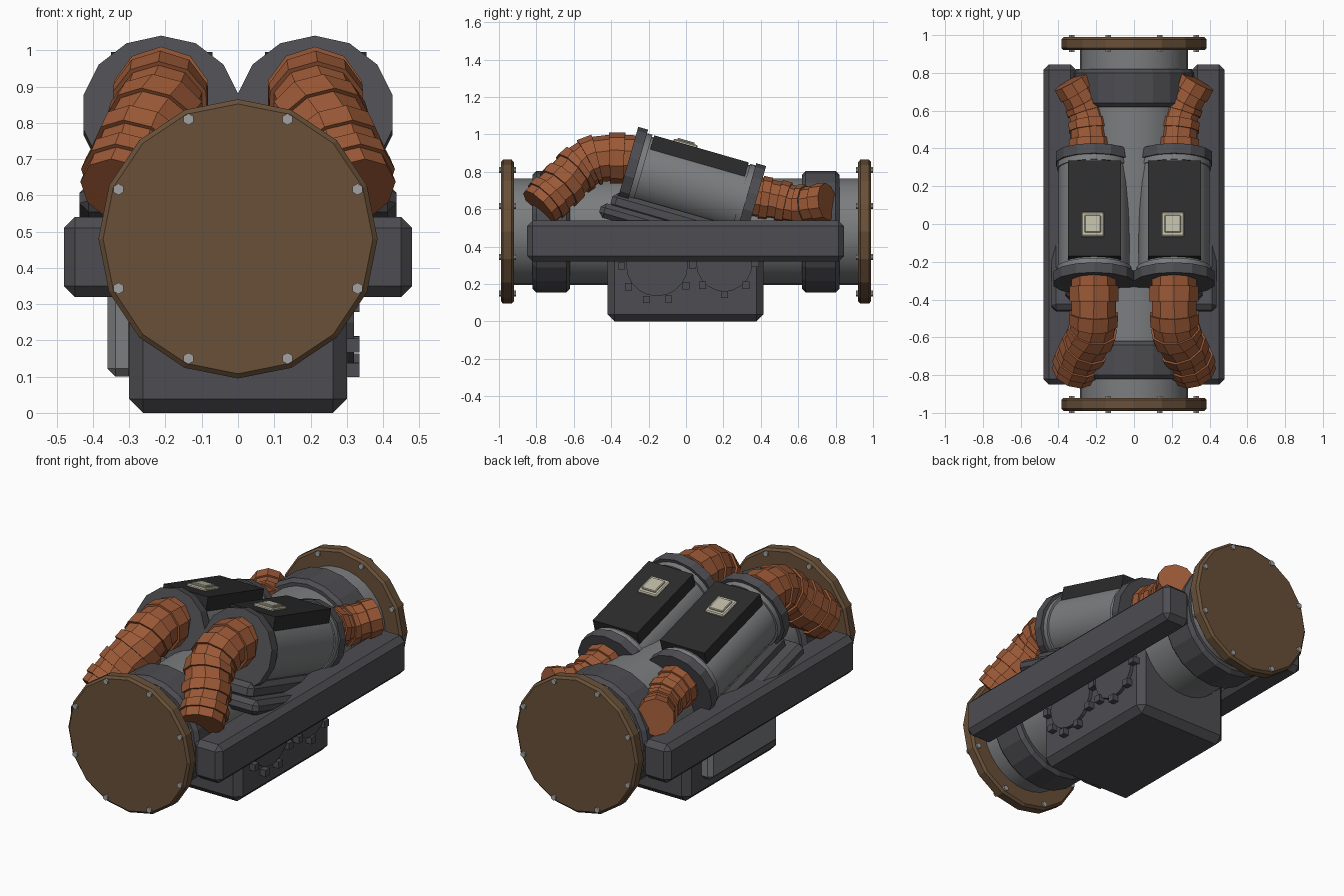
import bpy, bmesh, math
from mathutils import Matrix, Vector

if "Cube" in bpy.data.objects:
    bpy.data.objects.remove(bpy.data.objects["Cube"])


def material(name, rgb):
    m = bpy.data.materials.new(name)
    m.diffuse_color = (*rgb, 1)
    m.use_nodes = True
    m.node_tree.nodes["Principled BSDF"].inputs["Base Color"].default_value = m.diffuse_color
    return m


DARK = material("dark_steel", (0.075, 0.075, 0.084))
GREY = material("grey_metal", (0.2, 0.205, 0.21))
ORANGE = material("orange_hose", (0.33, 0.1, 0.038))
BROWN = material("brown_flange", (0.14, 0.08, 0.04))
BLACK = material("black_plate", (0.025, 0.025, 0.025))
BEIGE = material("beige_button", (0.5, 0.48, 0.37))
BOLT = material("light_bolt", (0.36, 0.36, 0.36))


def finish(name, bm, mat, smooth=False):
    bmesh.ops.recalc_face_normals(bm, faces=bm.faces)
    me = bpy.data.meshes.new(name)
    bm.to_mesh(me)
    bm.free()
    me.materials.append(mat)
    ob = bpy.data.objects.new(name, me)
    bpy.context.collection.objects.link(ob)
    if smooth:
        bpy.ops.object.select_all(action='DESELECT')
        ob.select_set(True)
        bpy.context.view_layer.objects.active = ob
        bpy.ops.object.shade_smooth_by_angle(angle=math.radians(35))
    return ob


def skin(name, rings, mat, smooth=False):
    """Join rings of points into a capped tube."""
    bm = bmesh.new()
    loops = [[bm.verts.new(p) for p in ring] for ring in rings]
    n = len(loops[0])
    for a, b in zip(loops, loops[1:]):
        for i in range(n):
            j = (i + 1) % n
            bm.faces.new((a[i], a[j], b[j], b[i]))
    bm.faces.new(loops[0])
    bm.faces.new(loops[-1])
    return finish(name, bm, mat, smooth)


def lathe(name, profile, sides, mat, frame=Matrix(), smooth=False):
    """Turn (distance, radius) pairs round the frame's y axis."""
    angles = [2 * math.pi * i / sides for i in range(sides)]
    rings = [[frame @ Vector((r * math.sin(a), t, r * math.cos(a))) for a in angles]
             for t, r in profile]
    return skin(name, rings, mat, smooth)


def box(name, lo, hi, mat, bevel=0.0, frame=Matrix()):
    lo, hi = Vector(lo), Vector(hi)
    bm = bmesh.new()
    bmesh.ops.create_cube(bm, size=1)
    for v in bm.verts:
        v.co = Vector([c * s + m for c, s, m in zip(v.co, hi - lo, (lo + hi) / 2)])
    if bevel:
        bmesh.ops.bevel(bm, geom=bm.edges[:], offset=bevel, segments=1, affect='EDGES')
    bm.transform(frame)
    return finish(name, bm, mat)


def hose(name, points, radii, segments, sides=10):
    """Ribbed hose through the points, alternating wide and narrow sleeves."""
    pts = [Vector(p) for p in points]
    pts = [2 * pts[0] - pts[1]] + pts + [2 * pts[-1] - pts[-2]]
    spans = len(pts) - 3

    def at(u):
        k = min(int(u * spans), spans - 1)
        t = u * spans - k
        a, b, c, d = pts[k:k + 4]
        return 0.5 * (2 * b + (c - a) * t + (2 * a - 5 * b + 4 * c - d) * t * t
                      + (3 * b - a - 3 * c + d) * t ** 3)

    rings = []
    for s in range(segments):
        for u in (s / segments, (s + 1) / segments):
            tan = (at(min(u + 0.02, 1)) - at(max(u - 0.02, 0))).normalized()
            side = tan.cross(Vector((0, 0, 1))).normalized()
            up = side.cross(tan)
            r = (radii[0] + (radii[1] - radii[0]) * u) * (1.0 if s % 2 else 0.91)
            rings.append([at(u) + r * (math.sin(a) * side + math.cos(a) * up)
                          for a in [2 * math.pi * i / sides for i in range(sides)]])
    return skin(name, rings, ORANGE)


# Main pipe with end flanges, bolts and clamp bands
CZ = 0.48
axis = Matrix.Translation((0, 0, CZ))
lathe("main_pipe", [(-0.95, 0.285), (0.95, 0.285)], 32, GREY, axis, True)
for s, end in ((-1, "front"), (1, "back")):
    lathe(end + "_flange", [(s * 0.92, 0.372), (s * 0.932, 0.385), (s * 0.978, 0.385),
                            (s * 0.99, 0.372)], 16, BROWN, axis)
    lathe(end + "_band", [(s * 0.62, 0.285), (s * 0.62, 0.305), (s * 0.64, 0.325),
                          (s * 0.80, 0.325), (s * 0.82, 0.305), (s * 0.82, 0.285)],
          20, DARK, axis)
    for i in range(8):
        a = math.radians(22.5 + 45 * i)
        spot = Matrix.Translation((0.357 * math.sin(a), 0, CZ + 0.357 * math.cos(a)))
        lathe(end + "_flange_bolt", [(s * 0.91, 0.016), (s * 1.0, 0.016)], 6, BOLT, spot)

# Base housing, side rails and left access panel
box("base_housing", (-0.3, -0.42, 0), (0.3, 0.415, 0.48), DARK, 0.038)
for s, side in ((-1, "left"), (1, "right")):
    x = sorted((s * 0.305, s * 0.48))
    box(side + "_rail", (x[0], -0.85, 0.32), (x[1], 0.845, 0.54), DARK, 0.03)
box("access_panel", (-0.36, -0.32, 0.1), (-0.28, 0.29, 0.42), GREY, 0.022)

# Round covers with square lugs on the right of the housing
for cy, cz, r, ring, count, start in ((-0.155, 0.3, 0.165, 0.19, 10, 1),
                                      (0.205, 0.31, 0.15, 0.165, 8, 270)):
    spin = Matrix.Translation((0.28, cy, cz)) @ Matrix.Rotation(-math.pi / 2, 4, 'Z')
    lathe("round_cover", [(0, r), (0.04, r)], 20, DARK, spin)
    for i in range(count):
        a = math.radians(start + 360 * i / count)
        y, z = cy + ring * math.cos(a), cz + ring * math.sin(a)
        if z < 0.44:
            box("cover_lug", (0.28, y - 0.019, z - 0.019), (0.335, y + 0.019, z + 0.019), DARK)

# Twin tilted motors, each with a lid, button, mounting bar and two hoses
for s, side in ((-1, "left"), (1, "right")):
    tilt = Matrix.Translation((s * 0.212, -0.316, 0.829)) @ \
        Matrix.Rotation(math.radians(-16), 4, 'X')
    lathe(side + "_motor_body", [(0.03, 0.2), (0.085, 0.2), (0.085, 0.188), (0.63, 0.188),
                                 (0.63, 0.195), (0.68, 0.195)], 28, GREY, tilt, True)
    lathe(side + "_motor_front_ring", [(0, 0.22), (0.055, 0.22)], 14, DARK, tilt)
    lathe(side + "_motor_back_ring", [(0.66, 0.207), (0.715, 0.207)], 14, DARK, tilt)
    box(side + "_motor_lid", (-0.138, 0.095, 0.12), (0.142, 0.62, 0.2), BLACK, 0, tilt)
    box(side + "_button_base", (-0.067, 0.2, 0.19), (0.053, 0.335, 0.213), BEIGE, 0.006, tilt)
    box(side + "_button_top", (-0.05, 0.22, 0.2), (0.036, 0.315, 0.222), BEIGE, 0.004, tilt)
    x = sorted((s * 0.02, s * 0.225))
    box(side + "_mount_bar", (x[0], -0.075, -0.3), (x[1], 0.6, -0.22), DARK, 0.025, tilt)
    x = sorted((s * -0.1, s * 0.15))
    box(side + "_motor_foot", (x[0], -0.03, -0.24), (x[1], 0.55, -0.15), DARK, 0.025, tilt)
    hose(side + "_front_hose", [(s * 0.213, -0.25, 0.87), (s * 0.213, -0.46, 0.87),
                                (s * 0.225, -0.58, 0.81), (s * 0.28, -0.69, 0.70),
                                (s * 0.32, -0.785, 0.61)], (0.137, 0.132), 11)
    hose(side + "_back_hose", [(s * 0.23, 0.35, 0.665), (s * 0.232, 0.48, 0.645),
                               (s * 0.255, 0.61, 0.622), (s * 0.335, 0.755, 0.64)],
         (0.125, 0.102), 8)
